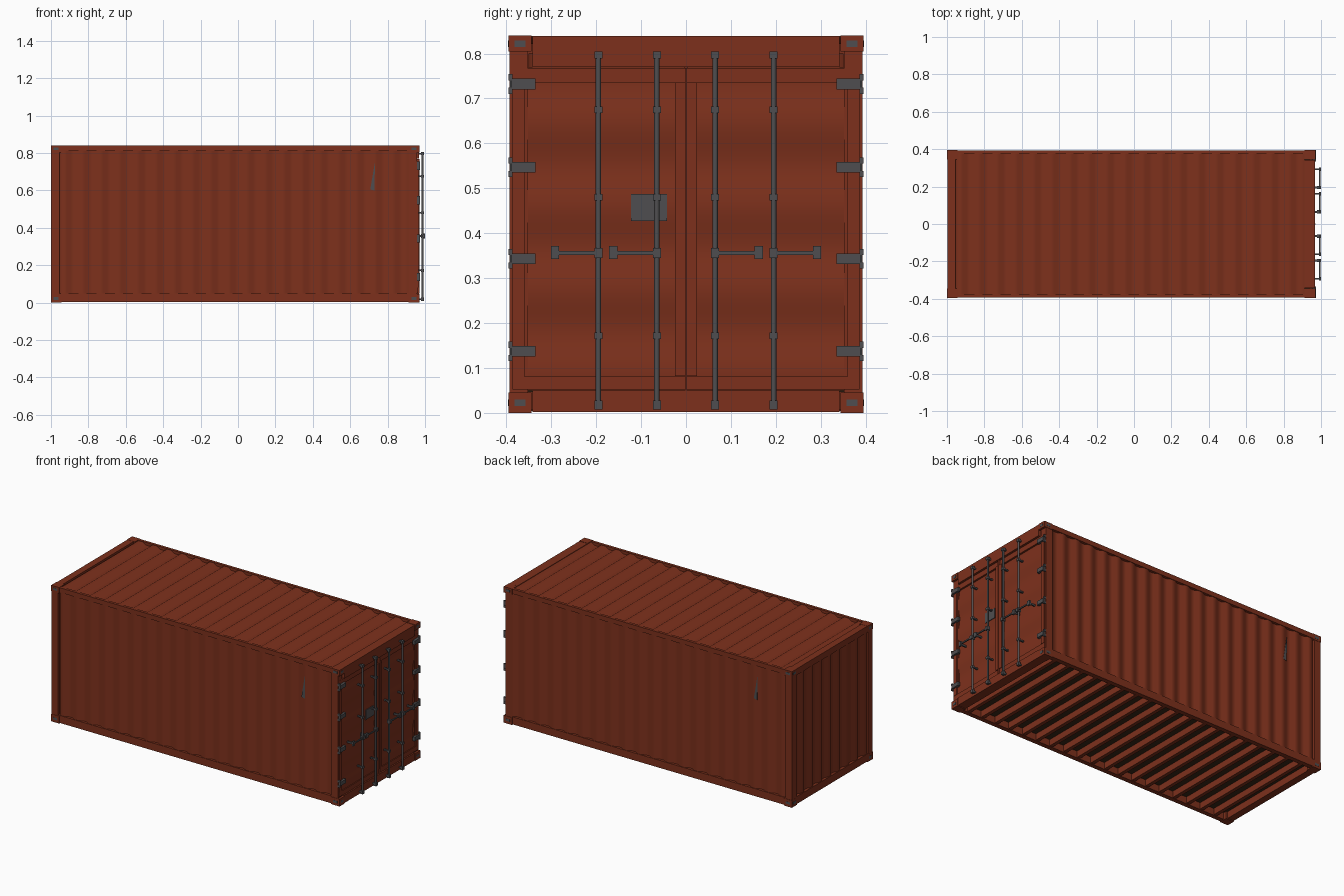
import bpy, bmesh, math
from mathutils import Vector

cube = bpy.data.objects.get("Cube")
if cube:
    bpy.data.objects.remove(cube, do_unlink=True)


def material(name, rgb):
    m = bpy.data.materials.new(name)
    m.use_nodes = True
    m.diffuse_color = (*rgb, 1)
    bsdf = next(n for n in m.node_tree.nodes if n.type == 'BSDF_PRINCIPLED')
    bsdf.inputs["Base Color"].default_value = (*rgb, 1)
    return m


RED = material("rust_red_paint", (0.205, 0.03, 0.0115))
GREY = material("dark_grey_steel", (0.078, 0.076, 0.08))
WOOD = material("dark_floor_wood", (0.045, 0.022, 0.009))

# Main dimensions
X0, X1, Y, H = -1.0, 0.97, 0.394, 0.84
RIB = 0.013


def finish(name, bm, mat, smooth=False):
    mesh = bpy.data.meshes.new(name)
    bmesh.ops.recalc_face_normals(bm, faces=bm.faces)
    bm.to_mesh(mesh)
    bm.free()
    mesh.materials.append(mat)
    if smooth:
        mesh.shade_smooth()
    ob = bpy.data.objects.new(name, mesh)
    bpy.context.scene.collection.objects.link(ob)
    return ob


def add_box(bm, x, y, z):
    """Box given as (low, high) pairs on each axis."""
    verts = bmesh.ops.create_cube(bm, size=1)['verts']
    for v in verts:
        v.co = Vector([(a + b) / 2 + c * (b - a) for (a, b), c in zip((x, y, z), v.co)])


def boxes(name, items, mat=RED):
    bm = bmesh.new()
    for it in items:
        add_box(bm, *it)
    return finish(name, bm, mat)


def side(s, a, b):
    """Mirror the range a..b to the side s (+1 or -1)."""
    return tuple(sorted((s * a, s * b)))


def ribs(a, b, count):
    """Trapezoid rib profile: (position, inward depth) pairs."""
    step = (b - a) / count
    pts = [(a - .012, RIB)]
    for i in range(count):
        for f, d in ((0, 0), (.28, 0), (.5, RIB), (.78, RIB)):
            pts.append((a + (i + f) * step, d))
    return pts + [(b, 0)]


def sheet(name, profile, place, lo, hi):
    """Extrude a profile from lo to hi; place(u, depth, w) gives the point."""
    bm = bmesh.new()
    rows = [[bm.verts.new(place(u, d, w)) for w in (lo, hi)] for u, d in profile]
    for p, q in zip(rows, rows[1:]):
        bm.faces.new((p[0], q[0], q[1], p[1]))
    return finish(name, bm, RED, True)


# Corrugated walls and roof
long_ribs = ribs(-0.943, 0.912, 19)
for s, n in ((-1, "right"), (1, "left")):
    sheet(n + "_side_wall", long_ribs, lambda u, d, w: (u, s * (Y - 0.004 - d), w), 0.035, 0.82)
sheet("end_wall", ribs(-0.343, 0.355, 8), lambda u, d, w: (X0 + 0.006 + d, u, w), 0.035, 0.82)
sheet("roof", long_ribs, lambda u, d, w: (u, w, H - 0.004 - d * 1.1), -0.385, 0.385)

# Frame rails, posts and cross beams
for s, n in ((-1, "right"), (1, "left")):
    boxes(n + "_rails", [((X0 + .03, X1 - .03), side(s, .376, Y - .001), (.81, H - .001)),
                         ((X0 + .03, X1 - .03), side(s, .365, Y - .001), (.004, .05))])
    boxes(n + "_posts", [((X0 + .001, -.955), side(s, .35, Y - .001), (.03, .82)),
                         ((.912, .957), side(s, .352, Y - .001), (.03, .82))])
boxes("end_beams", [((X0 + .002, -.955), (-.36, .36), (.8, H - .001)),
                    ((X0 + .002, -.955), (-.36, .36), (.004, .05))])
boxes("door_header_and_sill", [((.912, X1 - .002), (-.342, .342), (.77, H - .001)),
                               ((.912, X1 - .002), (-.342, .342), (.002, .05))])

# Corner castings with grey slots on their outer faces
castings, slots = [], []
for s in (-1, 1):
    for z0, z1 in ((0, .045), (.804, H)):
        zm = (z0 + z1) / 2
        for xa, xb, xo in ((X0, X0 + .055, X0), (X1 - .058, X1, X1)):
            castings.append(((xa, xb), side(s, .344, Y + .001), (z0, z1)))
            xm = (xa + xb) / 2
            slots.append(((xo - .001, xo + .001), side(s, .357, .382), (zm - .007, zm + .007)))
            slots.append(((xm - .014, xm + .014), side(s, Y, Y + .002), (zm - .007, zm + .007)))
boxes("corner_castings", castings)
boxes("casting_slots", slots, GREY)

# Floor and its cross members
boxes("floor", [((-.97, .94), (-.37, .37), (.046, .058))], WOOD)
members = []
for i in range(19):
    x = -.875 + i * .0975
    members.append(((x - .006, x), (-.37, .37), (.007, .047)))
    members.append(((x - .022, x), (-.37, .37), (.007, .011)))
boxes("floor_cross_members", members)

# Doors: gently waved panels with a flat surround
wave = [(.05 + .72 * i / 64, .005 * math.cos(2 * math.pi * (.72 * i / 64 - .04) / .185))
        for i in range(65)]
for s, n in ((-1, "right"), (1, "left")):
    sheet(n + "_door_panel", wave, lambda u, d, w: (.952 + d, s * w, u), .002, .388)
    boxes(n + "_door_surround", [((.935, .964), side(s, .36, .386), (.08, .72)),
                                 ((.935, .962), side(s, .002, .386), (.052, .081)),
                                 ((.935, .958), side(s, .002, .386), (.735, .767)),
                                 ((.935, .966), side(s, .002, .024), (.082, .735))])
boxes("door_seam", [((.95, .97), (-.002, .002), (.05, .768))])
boxes("data_plate", [((.953, .9585), (-.122, -.042), (.427, .487))], GREY)

# Hinges: a strap across the post with a slim knuckle at its outer end
hinges = []
for s in (-1, 1):
    for z in (.137, .343, .547, .732):
        hinges.append(((.958, .974), side(s, .335, .389), (z - .012, z + .012)))
        hinges.append(((.958, .972), side(s, .387, .395), (z - .022, z - .008)))
        hinges.append(((.958, .972), side(s, .387, .395), (z + .008, z + .022)))
        hinges.append(((.96, .97), side(s, .386, .392), (z - .022, z + .022)))
boxes("door_hinges", hinges, GREY)

# Locking bars, their guides and handles
bm = bmesh.new()
fittings = []
for y in (-.195, -.065, .065, .195):
    bar = bmesh.ops.create_cone(bm, cap_ends=True, segments=12, radius1=.006,
                                radius2=.006, depth=.785)['verts']
    bmesh.ops.translate(bm, verts=bar, vec=(.987, y, .405))
    for z, h in ((.018, .01), (.172, .007), (.48, .007), (.675, .007), (.797, .008)):
        fittings.append(((.979, .995), (y - .009, y + .009), (z - h, z + h)))
        fittings.append(((.952, .98), (y - .005, y + .005), (z - .004, z + .004)))
    s = 1 if y > 0 else -1
    a = abs(y)
    fittings.append(((.978, 1.0), (y - .009, y + .009), (.345, .367)))
    fittings.append(((.99, .997), side(s, a, a + .1), (.352, .36)))
    fittings.append(((.988, .999), side(s, a + .088, a + .106), (.343, .371)))
    fittings.append(((.952, .99), side(s, a + .093, a + .101), (.351, .362)))
finish("locking_bars", bm, GREY, True)
boxes("bar_guides_and_handles", fittings, GREY)

# Small wedge-shaped marker plates on the long sides
for s, n in ((-1, "right"), (1, "left")):
    bm = bmesh.new()
    mid = .72 if s < 0 else -.75
    pts = ((.012, .75), (-.013, .605), (.01, .6))
    face = bm.faces.new([bm.verts.new((mid - s * px, s * (Y - .005), z)) for px, z in pts])
    ext = bmesh.ops.extrude_face_region(bm, geom=[face])['geom']
    bmesh.ops.translate(bm, vec=(0, s * .002, 0),
                        verts=[g for g in ext if isinstance(g, bmesh.types.BMVert)])
    finish(n + "_marker_plate", bm, GREY)

# Keep edges crisp on the bars while the sheets stay smooth
bpy.ops.object.select_all(action='DESELECT')
bars = bpy.data.objects["locking_bars"]
bars.select_set(True)
bpy.context.view_layer.objects.active = bars
bpy.ops.object.shade_smooth_by_angle(angle=math.radians(40))
